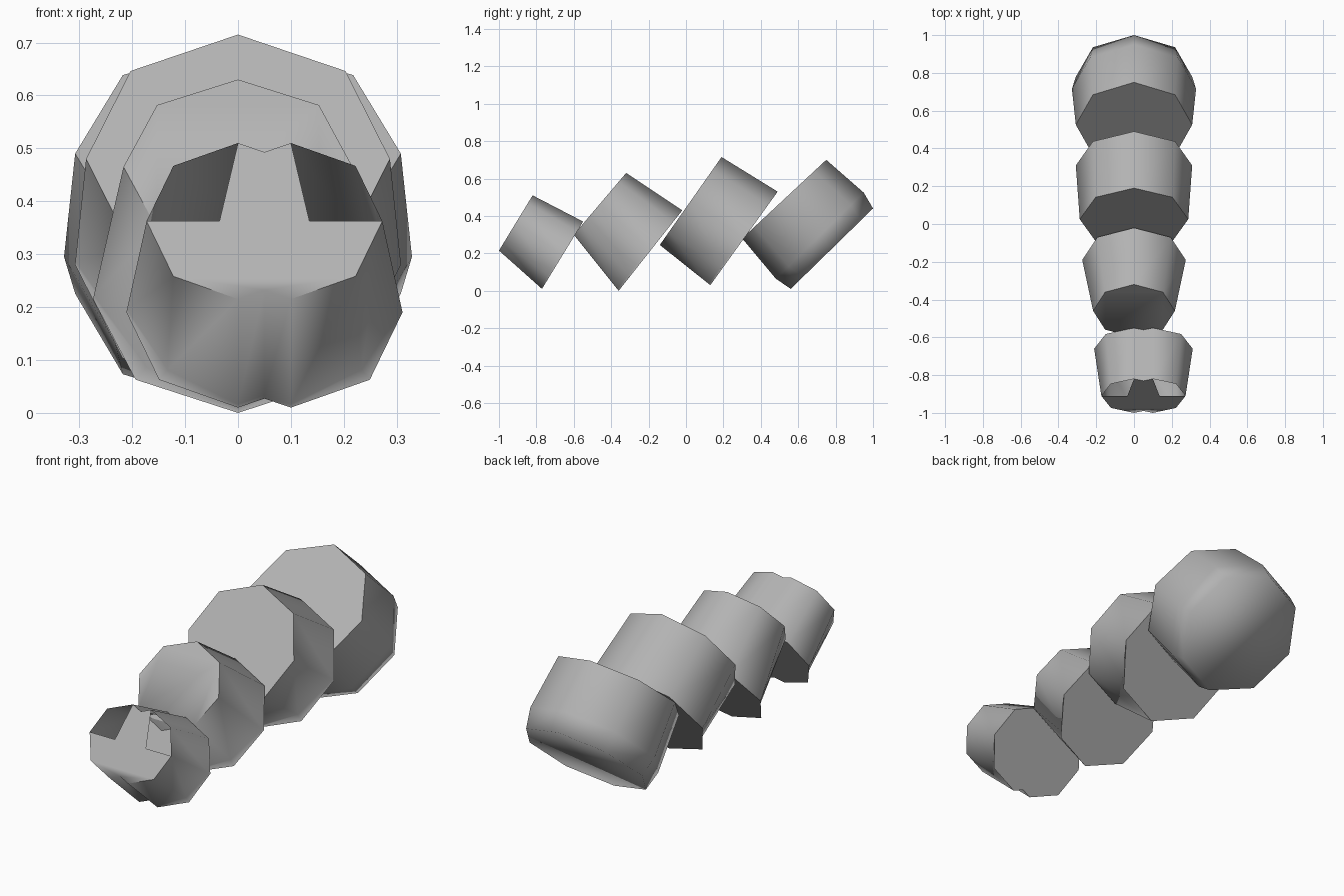
import bpy, bmesh, math
from mathutils import Vector

if "Cube" in bpy.data.objects:
    bpy.data.objects.remove(bpy.data.objects["Cube"], do_unlink=True)

grey = bpy.data.materials.new("plain grey")
grey.use_nodes = True
colour = (0.45, 0.45, 0.45, 1)
grey.diffuse_color = colour
grey.node_tree.nodes["Principled BSDF"].inputs["Base Color"].default_value = colour


def ring(bm, top, bottom, split=0.0, cx=0.0, lower=1.0):
    """Tilted octagon; split pulls its halves apart and dents the seam."""
    top, bottom = Vector((0, *top)), Vector((0, *bottom))
    mid, up = (top + bottom) / 2, (top - bottom) / 2
    radius, verts = up.length, []
    up.normalize()

    def add(x, h):
        verts.append(bm.verts.new(mid + up * h + Vector((cx + x, 0, 0))))

    for k in range(8):
        a = k * math.pi / 4
        r = radius * (lower if k in (3, 5) else 1)
        x, h = r * math.sin(a), r * math.cos(a)
        if split and k in (0, 4):
            side = -1 if k == 0 else 1
            if k == 0:
                add(0, h - 0.02)
                add(split, h)
            else:
                add(split, h)
                add(0, h + 0.02)
                add(-split, h)
        else:
            add(x + (split if k < 4 else -split) * (split > 0), h)
    if split:
        add(-split, radius)
    return verts


def segment(name, rings, split=0.0, cx=0.0, hollow=False):
    bm = bmesh.new()
    # Recessed lower diagonals leave a narrow lip on the rear rim
    (t0, b0), (t1, b1) = rings[-2:]
    near = [tuple(p + (q - p) * 0.97 for p, q in zip(a, b)) for a, b in ((t0, t1), (b0, b1))]
    loops = [ring(bm, t, b, split, cx) for t, b in rings[:-1]]
    if len(rings) == 2:
        loops.append(ring(bm, *near, split, cx, 0.9))
    loops.append(ring(bm, t1, b1, split, cx))
    for a, b in zip(loops, loops[1:]):
        n = len(a)
        for i in range(n):
            j = (i + 1) % n
            bm.faces.new((a[i], a[j], b[j], b[i]))
    bm.faces.new(loops[-1])
    front = loops[0]
    if hollow:
        # Lower half and middle strip are closed, the upper corners stay open
        mid = (front[3].co + front[9].co) / 2
        right = bm.verts.new(mid + Vector((0.085, 0, 0)))
        left = bm.verts.new(mid - Vector((0.085, 0, 0)))
        bm.faces.new(front[3:10] + [left, right])
        bm.faces.new([front[11], front[0], front[1], right, left])
    else:
        bm.faces.new(front)
    bmesh.ops.recalc_face_normals(bm, faces=bm.faces)
    mesh = bpy.data.meshes.new(name)
    bm.to_mesh(mesh)
    bm.free()
    mesh.materials.append(grey)
    obj = bpy.data.objects.new(name, mesh)
    bpy.context.collection.objects.link(obj)
    bpy.ops.object.select_all(action='DESELECT')
    obj.select_set(True)
    bpy.context.view_layer.objects.active = obj
    bpy.ops.object.shade_smooth_by_angle(angle=math.radians(82))


# Each ring is given by its top and bottom points (y, z), front to back
segment("front_segment", [((-.82, .51), (-1, .215)), ((-.55, .37), (-.77, .01))],
        split=0.05, cx=0.05, hollow=True)
segment("second_segment", [((-.32, .63), (-.6, .3)), ((-.02, .43), (-.36, .0))])
segment("third_segment", [((.19, .715), (-.14, .245)), ((.49, .53), (.13, .03))])
segment("rear_segment", [((.75, .7), (.3, .28)), ((.95, .525), (.48, .065)),
                         ((1, .44), (.56, .01))])
